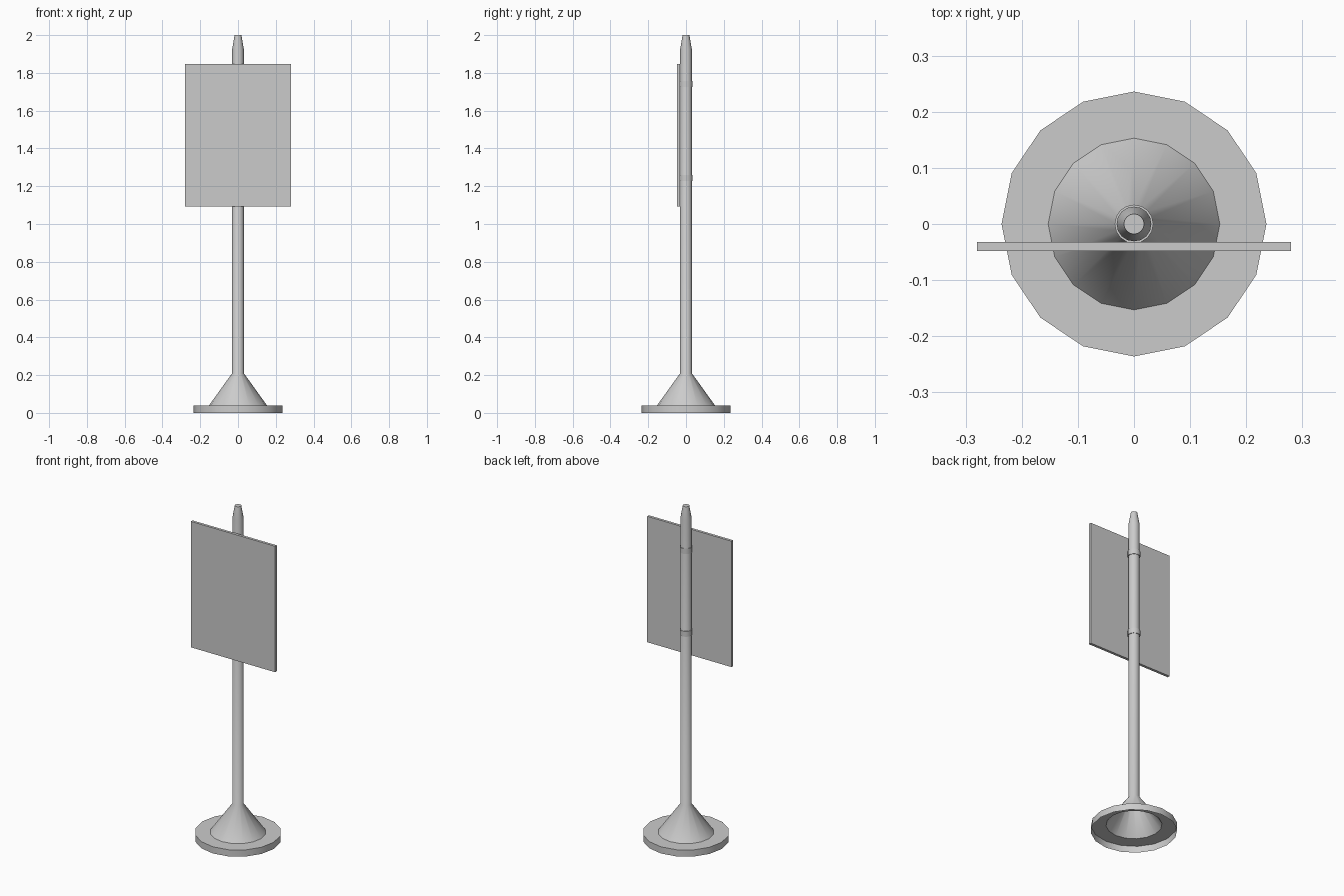
import bpy, bmesh, math

if "Cube" in bpy.data.objects:
    bpy.data.objects.remove(bpy.data.objects["Cube"])

SIDES = 16


def finish(name, bm, smooth=True):
    bmesh.ops.remove_doubles(bm, verts=bm.verts, dist=1e-5)
    mesh = bpy.data.meshes.new(name)
    bm.to_mesh(mesh)
    bm.free()
    obj = bpy.data.objects.new(name, mesh)
    bpy.context.collection.objects.link(obj)
    if smooth:
        bpy.ops.object.select_all(action='DESELECT')
        obj.select_set(True)
        bpy.context.view_layer.objects.active = obj
        bpy.ops.object.shade_smooth_by_angle(angle=math.radians(42))
    return obj


def lathe(name, profile, closed=False, cap_top=False):
    """Spin (radius, z) points, listed bottom to top on the outside, about z."""
    bm = bmesh.new()
    rings = []
    for r, z in profile:
        rings.append([bm.verts.new((r * math.cos(a), r * math.sin(a), z))
                      for a in (2 * math.pi * i / SIDES for i in range(SIDES))])
    pairs = list(zip(rings, rings[1:]))
    if closed:
        pairs.append((rings[-1], rings[0]))
    for lo, hi in pairs:
        for i in range(SIDES):
            j = (i + 1) % SIDES
            bm.faces.new((lo[i], lo[j], hi[j], hi[i]))
    if cap_top:
        bm.faces.new(rings[-1])
    return finish(name, bm)


# Hollow foot, flared cone, pole and tapered tip as one shell, open underneath
lathe("stand", [(0.236, 0), (0.236, 0.04), (0.153, 0.04), (0.031, 0.21),
                (0.031, 1.925), (0.018, 2.0)], cap_top=True)

# Flat sign panel in front of the pole
bm = bmesh.new()
bmesh.ops.create_cube(bm, size=1)
for v in bm.verts:
    v.co = (v.co.x * 0.56, v.co.y * 0.016 - 0.04, v.co.z * 0.756 + 1.47)
finish("sign_panel", bm, smooth=False)

# Two clamp bands holding the panel
for label, z in (("lower", 1.243), ("upper", 1.74)):
    lathe(label + "_clamp", [(0.0345, z - 0.016), (0.0345, z + 0.016),
                             (0.0305, z + 0.016), (0.0305, z - 0.016)], closed=True)
